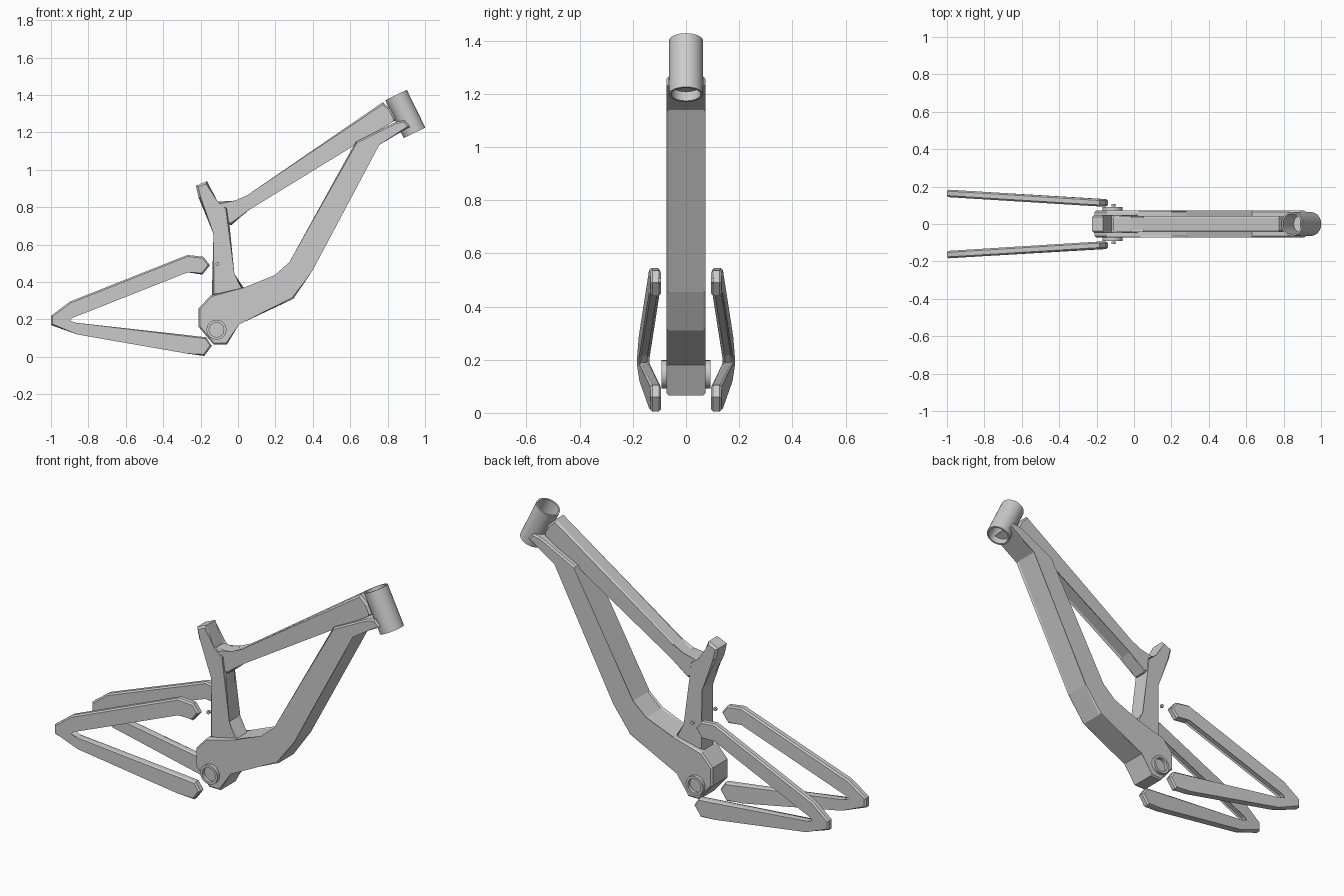
import bpy, bmesh, math
from mathutils import Vector

if "Cube" in bpy.data.objects:
    bpy.data.objects.remove(bpy.data.objects["Cube"])


def finish(name, bm, smooth=False):
    bmesh.ops.recalc_face_normals(bm, faces=bm.faces)
    me = bpy.data.meshes.new(name)
    bm.to_mesh(me)
    bm.free()
    ob = bpy.data.objects.new(name, me)
    bpy.context.collection.objects.link(ob)
    if smooth:
        bpy.ops.object.select_all(action='DESELECT')
        ob.select_set(True)
        bpy.context.view_layer.objects.active = ob
        bpy.ops.object.shade_smooth_by_angle(angle=math.radians(35))
    return ob


def plate(name, pts, half, bevel, centre=lambda x: 0.0):
    """Side profile (x, z) given thickness along y, with chamfered rims."""
    bm = bmesh.new()
    sides = [[bm.verts.new((x, centre(x) + s * half, z)) for x, z in pts] for s in (-1, 1)]
    caps = [bm.faces.new(side) for side in sides]
    n = len(pts)
    for i in range(n):
        j = (i + 1) % n
        bm.faces.new((sides[0][i], sides[0][j], sides[1][j], sides[1][i]))
    rim = [e for f in caps for e in f.edges]
    bmesh.ops.bevel(bm, geom=rim, offset=bevel, segments=1, profile=0.5, affect='EDGES')
    return finish(name, bm)


def tube(name, a, b, outer, inner, seg=32):
    """Hollow tube between two points."""
    a, b = Vector(a), Vector(b)
    q = (b - a).to_track_quat('Z', 'Y')
    bm = bmesh.new()
    loops = []
    for c, r in ((a, outer), (b, outer), (b, inner), (a, inner)):
        loops.append([bm.verts.new(c + q @ Vector((r * math.cos(t), r * math.sin(t), 0)))
                      for t in (2 * math.pi * k / seg for k in range(seg))])
    for k in range(4):
        p, o = loops[k], loops[(k + 1) % 4]
        for i in range(seg):
            j = (i + 1) % seg
            bm.faces.new((p[i], p[j], o[j], o[i]))
    return finish(name, bm, True)


def mirror_y(ob):
    ref = ob.modifiers.new("mirror", 'MIRROR')
    ref.use_axis = (False, True, False)


# Down tube with crank housing
plate("down_tube", [
    (.92, 1.23), (.89, 1.265), (.84, 1.255), (.63, 1.15), (.28, .50), (.20, .43),
    (.03, .37), (-.145, .33), (-.21, .26), (-.21, .16), (-.13, .065), (-.06, .065),
    (0, .18), (.295, .31), (.395, .455), (.75, 1.14)], .073, .008)

# Seat tube
plate("seat_tube", [
    (-.225, .915), (-.165, .94), (-.12, .825), (-.055, .80), (-.03, .44), (.03, .37),
    (.02, .34), (-.14, .325), (-.12, .66), (-.21, .85)], .048, .011)

# Top tube with its gusset
plate("top_tube", [
    (-.11, .83), (-.015, .825), (.05, .865), (.775, 1.362), (.82, 1.32), (.845, 1.265),
    (.83, 1.258), (.055, .795), (-.035, .705), (-.058, .71)], .043, .01)

# Head tube and crank shell
tube("head_tube", (.944, 0, 1.198), (.845, 0, 1.40), .064, .055)
tube("crank_shell", (-.115, -.092, .145), (-.115, .092, .145), .053, .039)

# Rear triangle, splayed outwards to the axle
stay = plate("rear_stay", [
    (-.27, .545), (-.185, .535), (-.15, .49), (-.19, .44), (-.27, .46), (-.89, .215),
    (-.915, .19), (-.87, .183), (-.17, .105), (-.14, .06), (-.18, .005), (-.275, .018),
    (-.86, .12), (-1, .17), (-1, .22), (-.90, .295)], .02, .008,
    lambda x: .114 + .05 * max(0, -.19 - x) / .81)
mirror_y(stay)

# Pivot bolts
bm = bmesh.new()
bmesh.ops.create_cone(bm, cap_ends=True, segments=12, radius1=.01, radius2=.01, depth=.012)
for v in bm.verts:
    v.co = Vector((v.co.x - .11, v.co.z + .1, v.co.y + .497))
mirror_y(finish("pivot_bolt", bm, True))
